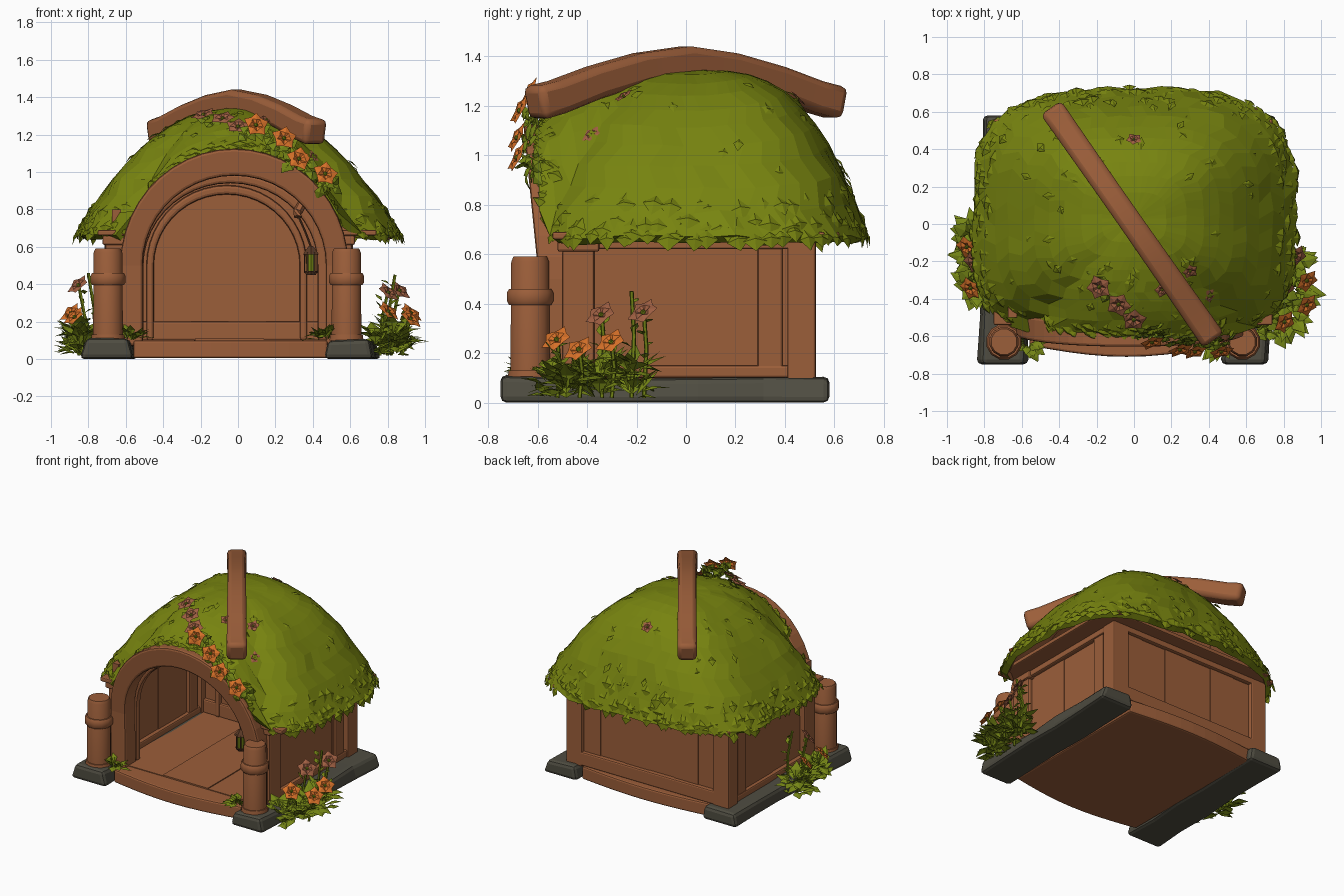
import bpy, bmesh, math, random
from mathutils import Vector as V, Matrix

if "Cube" in bpy.data.objects:
    bpy.data.objects.remove(bpy.data.objects["Cube"])
random.seed(4)
U = random.uniform

def mat(name, r, g, b):
    m = bpy.data.materials.new(name)
    m.diffuse_color = (r, g, b, 1)
    m.use_nodes = True
    m.node_tree.nodes["Principled BSDF"].inputs["Base Color"].default_value = m.diffuse_color
    return m
MOSS = mat("moss green", .185, .23, .005)
LEAF = mat("leaf green", .18, .24, .008)
WOOD = mat("warm wood", .33, .112, .042)
STONE = mat("dark stone", .078, .073, .053)
ORANGE = mat("orange petal", .68, .165, .022)
PINK = mat("dusty petal", .35, .115, .055)
DARK = mat("dark wood", .1, .04, .018)

def obj(name, bm, mats, bevel=0, smooth=False, fix=True):
    if fix:
        bmesh.ops.recalc_face_normals(bm, faces=bm.faces[:])
    me = bpy.data.meshes.new(name)
    bm.to_mesh(me)
    bm.free()
    for m in mats:
        me.materials.append(m)
    o = bpy.data.objects.new(name, me)
    bpy.context.collection.objects.link(o)
    if bevel:
        b = o.modifiers.new("bevel", 'BEVEL')
        b.width, b.segments, b.limit_method = bevel, 2, 'ANGLE'
    if smooth:
        bpy.context.view_layer.objects.active = o
        o.select_set(True)
        bpy.ops.object.shade_smooth_by_angle(angle=math.radians(40))
        o.select_set(False)
    return o

def box(bm, x0, x1, y0, y1, z0, z1):
    m = Matrix.Translation(((x0+x1)/2, (y0+y1)/2, (z0+z1)/2)) @ Matrix.Diagonal((x1-x0, y1-y0, z1-z0, 1))
    bmesh.ops.create_cube(bm, size=1, matrix=m)

def loft(bm, rings, cap=True):
    rs = [[bm.verts.new(p) for p in r] for r in rings]
    n = len(rs[0])
    for a, b in zip(rs, rs[1:]):
        for i in range(n):
            bm.faces.new((a[i], a[(i+1) % n], b[(i+1) % n], b[i]))
    if cap:
        bm.faces.new(rs[0][::-1])
        bm.faces.new(rs[-1])
    return rs

def tube(bm, pts, radii, sides=8, phase=0):
    pts = [V(p) for p in pts]
    rings = []
    for i, p in enumerate(pts):
        t = pts[min(i+1, len(pts)-1)] - pts[max(i-1, 0)]
        q = V((0, 0, 1)).rotation_difference(t)
        r = radii[i] if isinstance(radii, list) else radii
        rings.append([p + q @ V((r*math.cos(a), r*math.sin(a), 0))
                      for a in [phase + math.tau*(k+.5)/sides for k in range(sides)]])
    loft(bm, rings)

def leaf(bm, p, d, n, L, w, mi=0):
    # pointed leaf with a raised midrib
    p, d, n = V(p), V(d).normalized(), V(n)
    s = d.cross(n).normalized()
    n = s.cross(d)
    v = [bm.verts.new(q) for q in (p, p+d*L*.5+s*w, p+d*L-n*L*.12, p+d*L*.5-s*w, p+d*L*.45+n*w*.3)]
    for i in range(4):
        bm.faces.new((v[i], v[(i+1) % 4], v[4])).material_index = mi

def flower(bm, p, n, r, mi):
    n = V(n).normalized()
    q = n.to_track_quat('Z', 'Y')
    for k in range(5):
        a = k*math.tau/5 + U(0, .3)
        leaf(bm, p, q @ V((math.cos(a), math.sin(a), .3)), n, r, r*.48, mi)
    bmesh.ops.create_icosphere(bm, subdivisions=1, radius=r*.18, matrix=Matrix.Translation(V(p)+n*r*.1))

# ---- thatched moss roof: dome on a rounded rectangle, raised over the arch
CY, TOP = .03, 1.345
def roof(th, r):
    c, s = math.cos(th), math.sin(th)
    b = .7 if s > 0 else .64
    k = 3.2 if s > 0 else 3.9
    R = ((abs(c)/.865)**k + (abs(s)/b)**k)**(-1/k)
    ex = R*c
    ze = .67
    if s < 0 and abs(ex) < .6:
        ze = max(ze, .52 + math.sqrt(.6**2 - ex*ex))
    p = 2.2 + s*s*(1 if s > 0 else .3)
    return V((R*c*r, CY + R*s*r, ze + (TOP-ze)*(1-r**p)))
def surf(x, y):
    th = math.atan2(y-CY, x)
    e = roof(th, 1)
    r = math.hypot(x, y-CY) / math.hypot(e.x, e.y-CY)
    return roof(th, min(r, 1)), th, r
def slope(th, r):
    d = (roof(th, r+.02) - roof(th, r-.02)).normalized()
    t = (roof(th+.03, r) - roof(th-.03, r)).normalized()
    return d, d.cross(t).normalized()

bm = bmesh.new()
N, RINGS = 48, 10
rings = []
for j in range(RINGS):
    r = ((j+1)/RINGS)**.7
    rings.append([roof(math.tau*(i+.5*(j % 2))/N, r) + V((U(-1, 1), U(-1, 1), U(-1, 1)))*.011*r*r for i in range(N)])
first = loft(bm, rings, False)[0]
apex = bm.verts.new((0, CY, TOP))
for i in range(N):
    bm.faces.new((first[(i+1) % N], apex, first[i]))
bmesh.ops.recalc_face_normals(bm, faces=bm.faces[:])
bm.normal_update()
if sum(f.normal.z for f in bm.faces) < 0:
    bmesh.ops.reverse_faces(bm, faces=bm.faces[:])
o = obj("moss_roof", bm, [MOSS, WOOD], fix=False)
s = o.modifiers.new("thickness", 'SOLIDIFY')
s.thickness, s.offset, s.material_offset = .05, -1, 1

# ragged leafy fringe and loose tufts
bm = bmesh.new()
for r, L, cnt in ((.975, .085, 95), (.94, .11, 85), (.89, .11, 60)):
    for i in range(cnt):
        th = math.tau*(i+U(-.4, .4))/cnt
        rr = r + U(-.02, .015)
        d, n = slope(th, rr)
        front = math.sin(th) < -.6
        leaf(bm, roof(th, rr)-n*.004, d+n*U(.02, .14)+V((U(-.2, .2), U(-.2, .2), -.1)), n,
             L*U(.7, 1.1)*(.7 if front else 1), U(.03, .05))
for i in range(50):
    th, r = U(0, math.tau), U(.35, .88)
    d, n = slope(th, r)
    leaf(bm, roof(th, r), d+n*.15+V((U(-.5, .5), U(-.5, .5), 0)), n, U(.05, .09), U(.018, .03))
obj("moss_fringe", bm, [MOSS], fix=False)

# ---- curved diagonal ridge log with a squared section
bm = bmesh.new()
pts = [(-.43*t-.01, .615*t, z) for t, z in ((-1, 1.21), (-.85, 1.235), (-.6, 1.295), (-.3, 1.35), (0, 1.378),
                                             (.3, 1.35), (.6, 1.295), (.85, 1.235), (1, 1.21))]
tube(bm, pts, [.098, .095, .092, .09, .088, .088, .09, .092, .094], 4, math.atan2(.615, -.43))
obj("ridge_log", bm, [WOOD], .028, True)

# ---- stone footings
for name, x0, x1, sk in (("left_footing", -.82, -.54, .02), ("right_footing", .48, .745, .02)):
    bm = bmesh.new()
    box(bm, x0, x1, -.75, .58, 0, .108)
    bmesh.ops.subdivide_edges(bm, edges=[e for e in bm.edges if abs(e.verts[0].co.y-e.verts[1].co.y) > .5],
                              cuts=4, use_grid_fill=True)
    for v in bm.verts:
        top = v.co.z > .05
        inset = (.02 if v.co.x < (x0+x1)/2 else -.02) if top else 0
        v.co.x += sk*(v.co.y-.1)/.8 + U(-.012, .012) + inset
        v.co.z += U(-.012, .006) if top else 0
    obj(name, bm, [STONE], .025)

# ---- floor with bowed front and back
bm = bmesh.new()
xs = [-.56+1.04*i/10 for i in range(11)]
bow = [math.sin(math.pi*i/10) for i in range(11)]
out = [(x, -.65-.06*b) for x, b in zip(xs, bow)] + [(x, .53+.04*b) for x, b in zip(xs[::-1], bow)]
loft(bm, [[(x, y, z) for x, y in out] for z in (.005, .1)])
obj("floor", bm, [WOOD], .012)
bm = bmesh.new()
for i in range(3):
    box(bm, -.6+.37*i, -.232+.37*i, -.55, .5, .09, .105+.005*(i % 2))
obj("floor_boards", bm, [WOOD])

# ---- walls: panels, beams and corner posts
WX = (-.65, .55)
bm = bmesh.new()
for k, x in enumerate(WX):
    for i, (y0, y1) in enumerate(((-.5, -.04), (-.04, .27), (.27, .5))):
        w = .025 + .005*((i+k) % 2)
        box(bm, x-w, x+w, y0, y1, .1, .8)
for i in range(6):
    x0 = -.65+.2*i
    c = x0+.1+.05
    w = .005*(i % 2)
    box(bm, x0, x0+.2, .455-w, .495+w, .08, .58+.4*math.sqrt(max(0, 1-(c/.68)**2)))
obj("wall_panels", bm, [WOOD])
bm = bmesh.new()
for x in WX:
    for z0, z1, w in ((.1, .15, .055), (.62, .68, .06)):
        box(bm, x-w, x+w, -.5, .5, z0, z1)
    for y0, y1, w in ((-.5, -.37, .06), (.29, .39, .05), (.41, .525, .065)):
        box(bm, x-w, x+w, y0, y1, .09, .7)
    box(bm, x-.075, x+.075, -.52, -.35, .61, .66)
box(bm, WX[0], WX[1], .43, .525, .1, .2)
box(bm, WX[0], WX[1], .48, .525, .62, .69)
obj("wall_beams", bm, [WOOD], .01)

# boards under the roof edge
bm = bmesh.new()
box(bm, -.75, -.6, -.54, .56, .66, .69)
box(bm, .53, .74, -.54, .56, .66, .69)
box(bm, -.66, .66, .47, .62, .66, .69)
obj("eave_boards", bm, [WOOD], .008)

# ---- arches: big leaning entrance arch and thin frames inside
def arch(name, cx, ro, ri, zo, zi, spring, base, yf, depth, lean):
    bm = bmesh.new()
    st = [(-1, 0, base)] + [(-math.cos(math.pi*i/22), math.sin(math.pi*i/22), spring) for i in range(23)]
    st.append((1, 0, base))
    rings = []
    for c, s, z in st:
        O = (cx+ro*c, z+(zo-spring)*s)
        I = (cx+ri*c, z+(zi-spring)*s)
        y = lambda q: yf-lean*max(0, q-.4)
        rings.append([(O[0], y(O[1]), O[1]), (I[0], y(I[1]), I[1]),
                      (I[0], y(I[1])+depth, I[1]), (O[0], y(O[1])+depth, O[1])])
    loft(bm, rings)
    obj(name, bm, [WOOD], .015)
arch("entrance_arch", -.02, .61, .49, 1.125, .98, .5, .07, -.585, .13, .1)
arch("inner_frame", -.04, .52, .465, .99, .94, .5, .1, -.46, .05, .03)
arch("back_frame", -.06, .43, .39, .93, .88, .5, .1, .42, .04, 0)

# ---- round gate posts with bands
for name, x in (("left_post", -.695), ("right_post", .58)):
    bm = bmesh.new()
    P = lambda z: (x, -.63, z)
    tube(bm, [P(.09), P(.57), P(.59)], [.083, .079, .07], 12)
    tube(bm, [P(.395), P(.41), P(.445), P(.46)], [.088, .097, .097, .088], 12)
    tube(bm, [P(.1), P(.13)], [.094, .09], 12)
    obj(name, bm, [WOOD], 0, True)

# ---- hanging lantern just inside the arch
bm = bmesh.new()
tube(bm, [(.36, -.47, .86), (.32, -.5, .79), (.32, -.51, .76)], .025, 6)
obj("lantern_hook", bm, [WOOD])
bm = bmesh.new()
P = lambda z: (.39, -.52, z)
tube(bm, [(.32, -.51, .77), (.36, -.515, .68), P(.6)], .006, 5)
tube(bm, [P(.56), P(.575), P(.605)], [.048, .038, .012], 6)
tube(bm, [P(.45), P(.47)], [.03, .04], 6)
for k in range(6):
    a = math.tau*k/6
    tube(bm, [(.39+.034*math.cos(a), -.52+.034*math.sin(a), z) for z in (.46, .57)], .005, 4)
obj("lantern_frame", bm, [DARK])
bm = bmesh.new()
tube(bm, [P(.47), P(.56)], .027, 6)
obj("lantern_glass", bm, [LEAF])

# ---- flowering vine over the roof front
bm = bmesh.new()
vine = []
for x, y in ((-.18, -.33), (-.08, -.42), (0, -.5)):
    p, th, r = surf(x, y)
    vine.append((p+V((0, 0, .02)), slope(th, r)[1]))
vine += [(V(p), V((.3, -1, .5))) for p in ((.09, -.61, 1.24), (.24, -.65, 1.17), (.32, -.66, 1.06), (.46, -.66, .98))]
for i, (p, n) in enumerate(vine):
    flower(bm, p+n*.015, n, .072, 2 if i < 3 else 1)
    for k in range(12):
        d = V((U(-1, 1), U(-.5, .3), U(-1, .5)))
        leaf(bm, p+V((U(-.05, .05), U(.01, .05), U(-.05, .01))), d, n, U(.06, .1), .03)
for x, y in ((.3, -.25), (.4, -.38), (0, .45), (.15, -.35)):
    p, th, r = surf(x, y)
    flower(bm, p+V((0, 0, .01)), slope(th, r)[1], .045, 2)
obj("roof_vine", bm, [LEAF, ORANGE, PINK], fix=False)

# ---- leafy bushes beside the posts
bm = bmesh.new()
for x, y, cnt, L in ((.83, -.48, 40, .15), (.84, -.35, 50, .17), (.84, -.22, 32, .15), (.74, -.55, 20, .12),
                     (-.84, -.33, 40, .15), (-.84, -.18, 45, .16), (-.85, -.06, 25, .13),
                     (-.57, -.63, 24, .11), (.46, -.63, 24, .11)):
    for k in range(cnt):
        a, e = U(0, math.tau), U(-.1, 1.1)
        d = V((math.cos(a)*math.cos(e), math.sin(a)*math.cos(e), math.sin(e)))
        z = U(.1, .13) if L == .11 else U(.02, .14)
        leaf(bm, (x+d.x*.03, y+d.y*.03, z), d, (0, 0, 1), L*U(.6, 1), U(.028, .045)*(.7 if L == .11 else 1))
for x, y, z, m in ((.86, -.17, .36, 2), (.84, -.22, .45, 0), (.8, -.34, .35, 2), (.92, -.43, .21, 1), (.8, -.52, .25, 1),
                   (.92, -.3, .24, 1), (-.8, -.1, .46, 0), (-.85, -.2, .39, 2), (-.87, -.34, .22, 1), (-.89, -.12, .24, 1)):
    s = 1 if x > 0 else -1
    tube(bm, [(x-.04*s, y, .02), (x-.03*s, y+.01, z*.6), (x, y, z)], .009, 5)
    for k in range(4):
        leaf(bm, (x-.03*s, y, z*(.5+.13*k)), (U(-1, 1), U(-1, 1), .5), (0, 0, 1), .06, .02)
    if m:
        flower(bm, (x, y, z), (s*.5, -.4, .6), .07, m)
obj("bushes", bm, [LEAF, ORANGE, PINK], fix=False)
